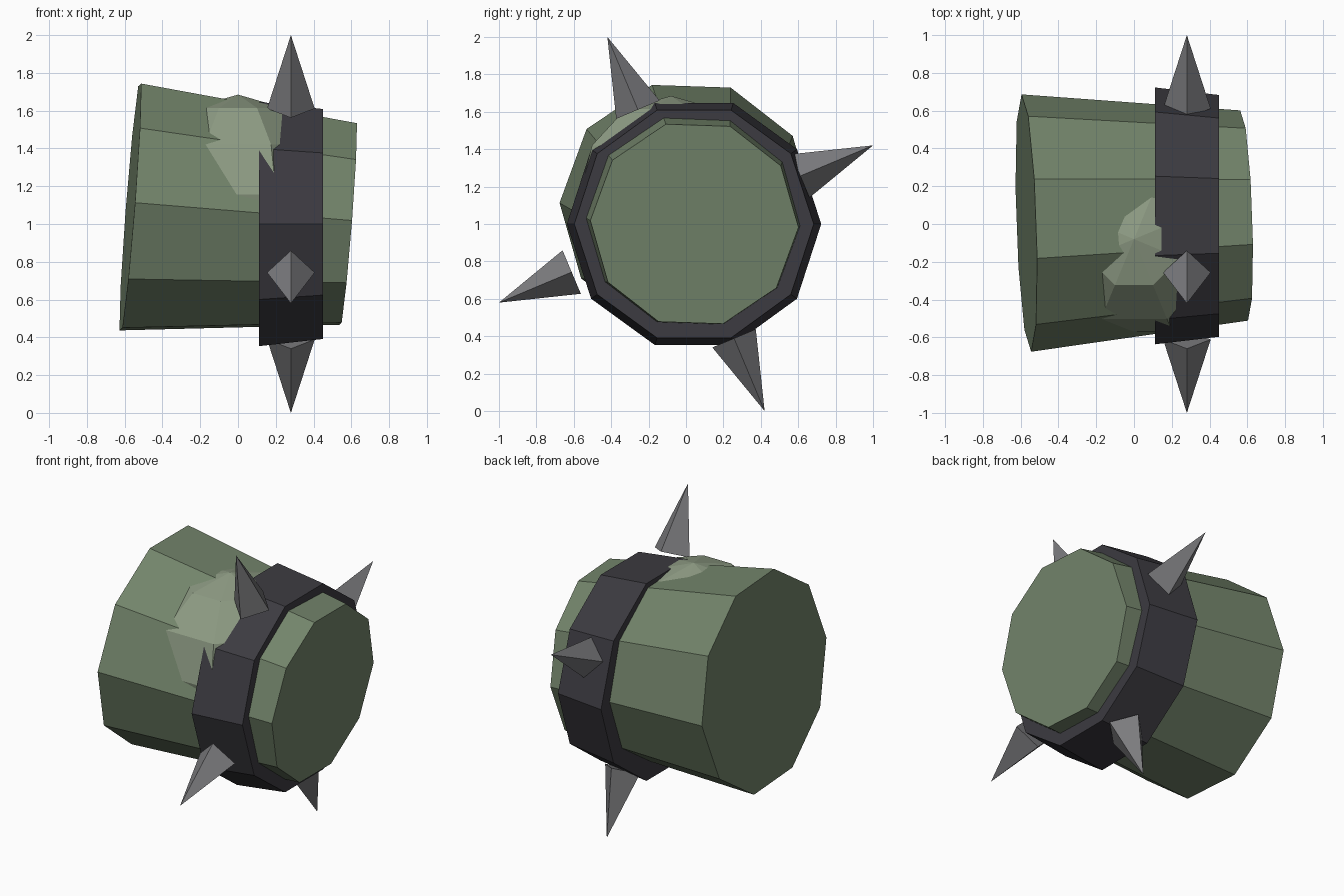
import bpy, bmesh, math
from mathutils import Vector, Matrix

if "Cube" in bpy.data.objects:
    bpy.data.objects.remove(bpy.data.objects["Cube"])


def material(name, rgb):
    m = bpy.data.materials.new(name)
    m.diffuse_color = (*rgb, 1)
    m.use_nodes = True
    m.node_tree.nodes["Principled BSDF"].inputs["Base Color"].default_value = m.diffuse_color
    return m


def finish(name, bm, mat):
    bmesh.ops.recalc_face_normals(bm, faces=bm.faces)
    me = bpy.data.meshes.new(name)
    bm.to_mesh(me)
    bm.free()
    me.materials.append(mat)
    ob = bpy.data.objects.new(name, me)
    bpy.context.collection.objects.link(ob)
    return ob


def frustum(name, p0, p1, r0, r1, sides, phase, mat):
    """Closed tapered prism from p0 to p1; r1 = 0 gives a point."""
    p0, p1 = Vector(p0), Vector(p1)
    q = Vector((1, 0, 0)).rotation_difference(p1 - p0)
    bm = bmesh.new()

    def ring(p, r):
        angles = [phase + math.tau * i / sides for i in range(sides)]
        return [bm.verts.new(p + q @ Vector((0, r * math.cos(a), r * math.sin(a))))
                for a in angles]

    a = ring(p0, r0)
    bm.faces.new(a)
    if r1:
        b = ring(p1, r1)
        bm.faces.new(b)
    else:
        tip = bm.verts.new(p1)
    for i in range(sides):
        j = (i + 1) % sides
        bm.faces.new((a[i], a[j], b[j], b[i]) if r1 else (a[i], a[j], tip))
    return finish(name, bm, mat)


green = material("green", (0.17, 0.23, 0.145))
pale_green = material("pale_green", (0.27, 0.33, 0.23))
dark = material("dark_band", (0.045, 0.043, 0.052))
metal = material("spike_metal", (0.2, 0.2, 0.21))

# Tapered, slightly tilted limb
frustum("limb", (-0.57, 0.005, 1.09), (0.583, 0.045, 1.0),
        0.682, 0.557, 10, math.radians(-2), green)

# Strap around the narrow end
frustum("band", (0.11, 0.043, 1.0), (0.45, 0.043, 1.0), 0.68, 0.64, 10, 0, dark)

# Lump showing through the upper front of the limb
bm = bmesh.new()
bmesh.ops.create_uvsphere(
    bm, u_segments=8, v_segments=6, radius=0.528,
    matrix=Matrix.Translation((0, -0.08, 1.157)) @ Matrix.Rotation(math.pi / 8, 4, 'Z'))
finish("lump", bm, pale_green)

# Four pyramid spikes around the strap
for k in range(4):
    th = math.radians(22.8 + 90 * k)
    d = Vector((0, math.cos(th), math.sin(th)))
    c = Vector((0.28, 0, 1.0))
    frustum(f"spike_{k + 1}", c + d * 0.663, c + d * 1.085, 0.126, 0, 4, th, metal)
